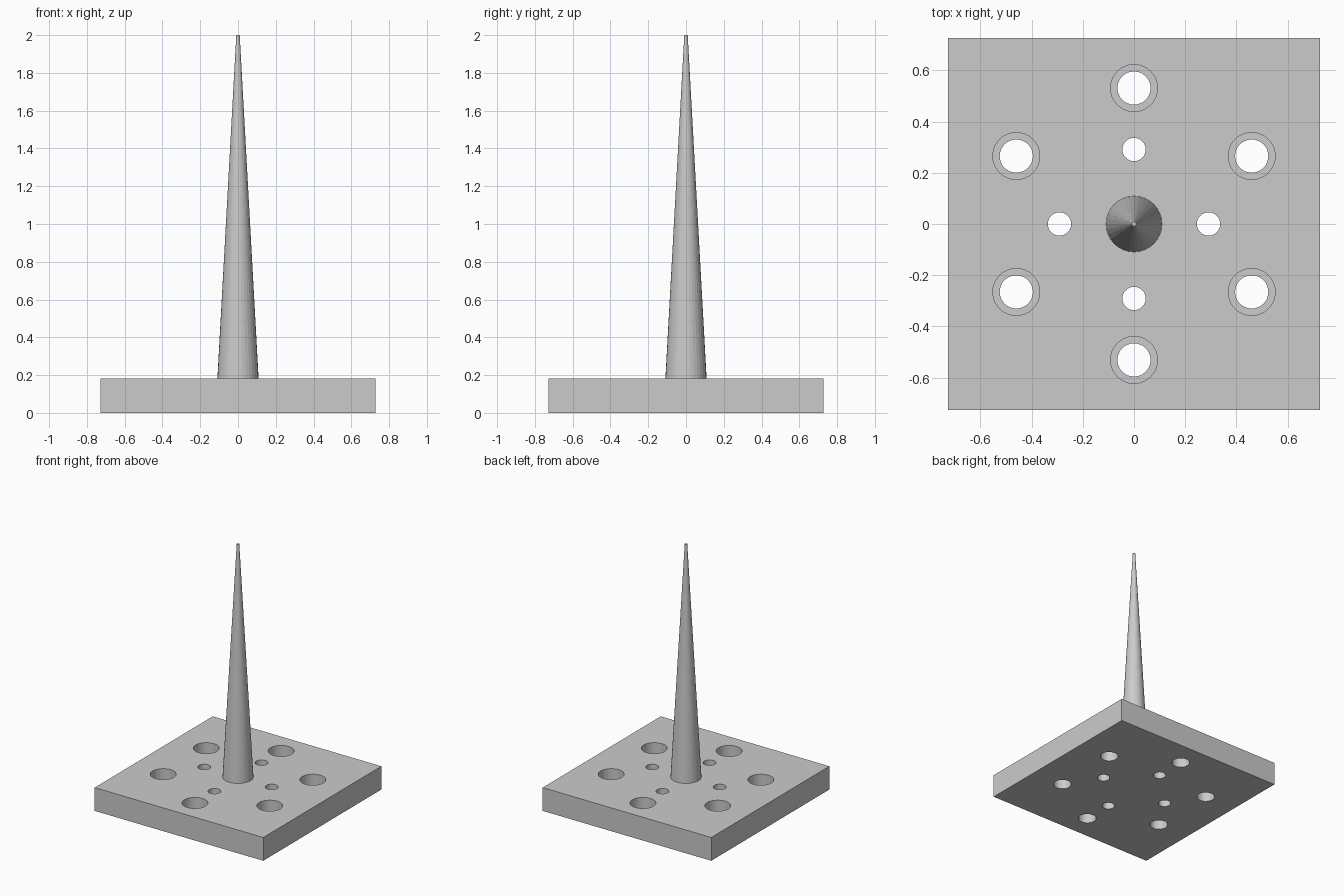
import bpy
import math

cube = bpy.data.objects.get("Cube")
if cube:
    bpy.data.objects.remove(cube, do_unlink=True)

MM = 2 / 55                    # the whole piece is 55 units tall
PLATE, THICK = 40 * MM, 5 * MM
BORE_DEPTH = 2.8 * MM

grey = bpy.data.materials.new("plain grey")
grey.use_nodes = True
colour = (0.6, 0.6, 0.6, 1)
grey.diffuse_color = colour
grey.node_tree.nodes["Principled BSDF"].inputs["Base Color"].default_value = colour


def cylinder(name, radius, bottom, top, x, y):
    bpy.ops.mesh.primitive_cylinder_add(
        vertices=48, radius=radius, depth=top - bottom,
        location=(x, y, (top + bottom) / 2))
    bpy.context.object.name = name
    return bpy.context.object


# Square base plate
bpy.ops.mesh.primitive_cube_add(size=1, location=(0, 0, THICK / 2))
plate = bpy.context.object
plate.name = "base_plate"
plate.scale = (PLATE, PLATE, THICK)
bpy.ops.object.transform_apply(location=False, rotation=False, scale=True)
plate.data.materials.append(grey)

# Six counterbored screw holes and four small inner holes
cutters = []
for i in range(6):
    a = math.radians(90 + 60 * i)
    x, y = 14.6 * MM * math.cos(a), 14.6 * MM * math.sin(a)
    cutters.append(cylinder("screw_hole_cutter", 1.78 * MM, -0.1, THICK + 0.1, x, y))
    cutters.append(cylinder("counterbore_cutter", 2.52 * MM, THICK - BORE_DEPTH, THICK + 0.1, x, y))
for i in range(4):
    a = math.radians(90 * i)
    cutters.append(cylinder("small_hole_cutter", 1.25 * MM, -0.1, THICK + 0.1,
                            8 * MM * math.cos(a), 8 * MM * math.sin(a)))

for cutter in cutters:
    cut = plate.modifiers.new("hole", 'BOOLEAN')
    cut.operation = 'DIFFERENCE'
    cut.solver = 'EXACT'
    cut.object = cutter
    cutter.hide_render = True
    cutter.display_type = 'WIRE'

# Bake the holes, then drop the cutters
bpy.context.view_layer.update()
cut_mesh = bpy.data.meshes.new_from_object(
    plate.evaluated_get(bpy.context.evaluated_depsgraph_get()))
plate.modifiers.clear()
plate.data = cut_mesh
for cutter in cutters:
    bpy.data.objects.remove(cutter, do_unlink=True)

# Tall tapered spike
bpy.ops.mesh.primitive_cone_add(
    vertices=32, radius1=3 * MM, radius2=0.25 * MM, depth=2 - THICK,
    location=(0, 0, (2 + THICK) / 2))
spike = bpy.context.object
spike.name = "spike"
spike.data.materials.append(grey)
